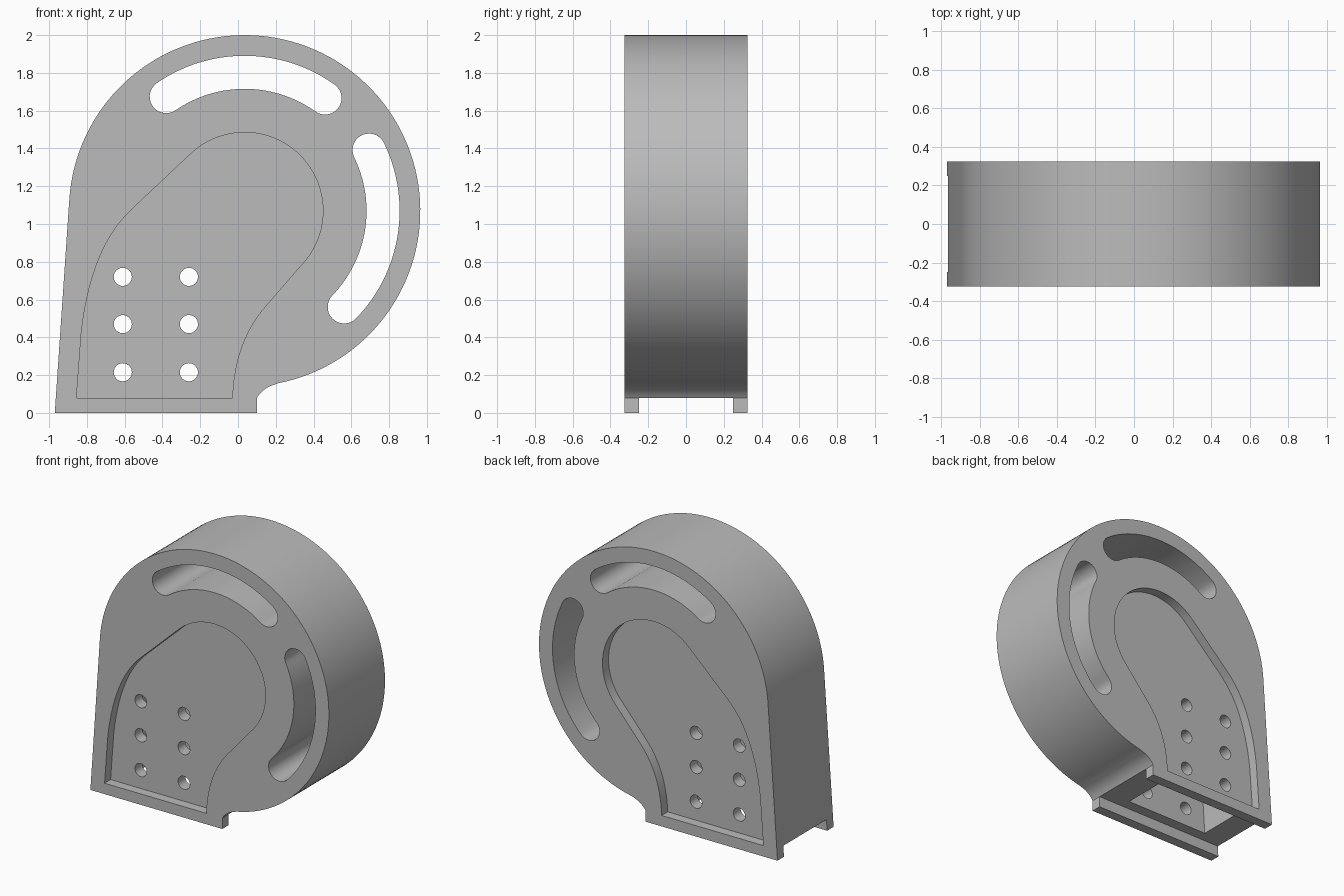
import bpy
import bmesh
from math import cos, sin, radians
from mathutils import Vector

cube = bpy.data.objects.get("Cube")
if cube:
    bpy.data.objects.remove(cube, do_unlink=True)

CX, CZ, HALF = 0.035, 1.07, 0.325   # drum centre and half depth
LIP = 0.08                          # height of the foot rails

grey = bpy.data.materials.new("plain grey")
grey.use_nodes = True
grey.diffuse_color = (0.5, 0.5, 0.5, 1)
grey.node_tree.nodes["Principled BSDF"].inputs["Base Color"].default_value = (0.5, 0.5, 0.5, 1)


def arc(x, z, r, start, end, n):
    angles = [radians(start + (end - start) * i / n) for i in range(n + 1)]
    return [(x + r * cos(a), z + r * sin(a)) for a in angles]


def bend(p, c, q, n=14):
    p, c, q = Vector(p), Vector(c), Vector(q)
    ts = [i / n for i in range(n + 1)]
    return [tuple(p * (1 - t) ** 2 + c * 2 * t * (1 - t) + q * t * t) for t in ts]


def prism(name, outline, y0, y1):
    """Extrude an x-z outline from y0 to y1."""
    bm = bmesh.new()
    face = bm.faces.new([bm.verts.new((x, y0, z)) for x, z in outline])
    out = bmesh.ops.extrude_face_region(bm, geom=[face])["geom"]
    moved = [v for v in out if isinstance(v, bmesh.types.BMVert)]
    bmesh.ops.translate(bm, verts=moved, vec=(0, y1 - y0, 0))
    bmesh.ops.recalc_face_normals(bm, faces=bm.faces)
    mesh = bpy.data.meshes.new(name)
    bm.to_mesh(mesh)
    bm.free()
    mesh.materials.append(grey)
    obj = bpy.data.objects.new(name, mesh)
    bpy.context.collection.objects.link(obj)
    return obj


def slot(start, end, r=0.733, w=0.0875):
    """Curved slot with rounded ends, concentric with the drum."""
    ends = [(CX + r * cos(radians(a)), CZ + r * sin(radians(a))) for a in (start, end)]
    return (arc(CX, CZ, r + w, start, end, 32)
            + arc(*ends[1], w, end, end + 180, 14)[1:-1]
            + arc(CX, CZ, r - w, end, start, 32)
            + arc(*ends[0], w, start + 180, start + 360, 14)[1:-1])


# Housing: round drum running into a straight side and a foot
housing = prism("housing", [(-0.97, 0), (0.1, 0)]
                + bend((0.1, LIP), (0.135, 0.135), (0.2, 0.152), 8)
                + arc(CX, CZ, 0.93, -79, 176.1, 96), -HALF, HALF)

# Teardrop outline of the sunken side panels
teardrop = ([(-0.855, LIP)]
            + bend((-0.03, LIP), (-0.02, 0.38), (0.15, 0.57))
            + arc(CX, CZ, 0.415, -43.5, 133, 48)
            + bend((-0.56, 1.08), (-0.78, 0.877), (-0.83, 0.42)))
hollow = [(-0.44 + (x + 0.44) * 0.825, z * 0.9 - 0.02) for x, z in teardrop]

# Cutters: side recesses, foot channel, inner hollow, slots and screw holes
cutters = [
    prism("recess_front", teardrop, -0.5, -0.255),
    prism("recess_back", teardrop, 0.255, 0.5),
    prism("channel", [(-1.2, -0.2), (0.5, -0.2), (0.5, LIP), (-1.2, LIP)], -0.25, 0.25),
    prism("hollow", hollow, -0.17, 0.17),
    prism("slot_top", slot(54.5, 124.5), -0.5, 0.5),
    prism("slot_side", slot(-44, 26), -0.5, 0.5),
]
for x in (-0.61, -0.26):
    for z in (0.215, 0.47, 0.72):
        cutters.append(prism("screw_hole", arc(x, z, 0.048, 0, 360, 28)[:-1], -0.5, 0.5))

for cutter in cutters:
    mod = housing.modifiers.new(cutter.name, "BOOLEAN")
    mod.operation = "DIFFERENCE"
    mod.solver = "EXACT"
    mod.object = cutter

# Bake the cuts, then remove the cutters
bpy.context.view_layer.update()
graph = bpy.context.evaluated_depsgraph_get()
baked = bpy.data.meshes.new_from_object(housing.evaluated_get(graph))
housing.modifiers.clear()
housing.data = baked
for cutter in cutters:
    bpy.data.objects.remove(cutter, do_unlink=True)

bpy.ops.object.select_all(action="DESELECT")
housing.select_set(True)
bpy.context.view_layer.objects.active = housing
bpy.ops.object.shade_smooth_by_angle(angle=radians(30))
